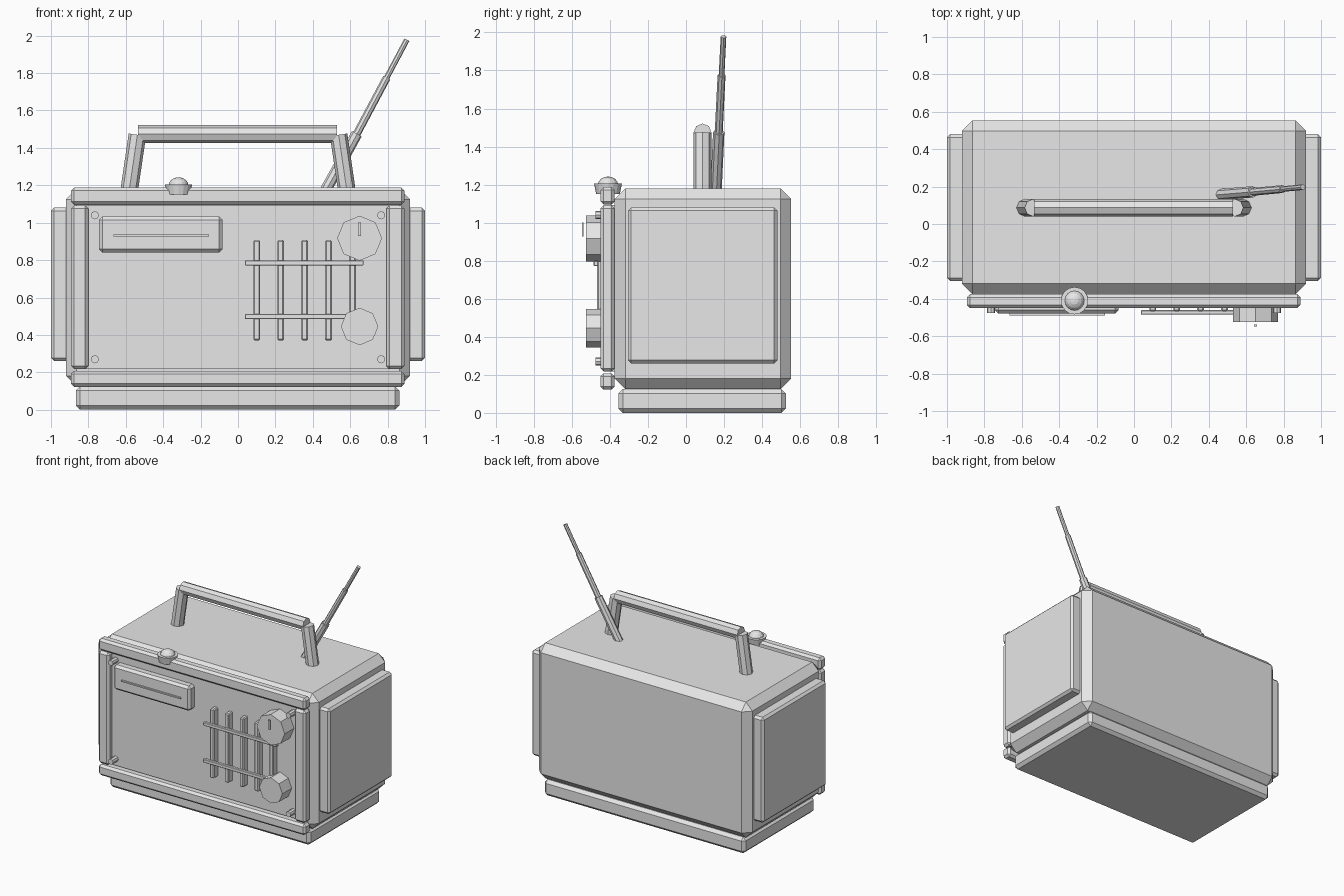
import bpy, bmesh, math
from mathutils import Vector

cube = bpy.data.objects.get("Cube")
if cube:
    bpy.data.objects.remove(cube, do_unlink=True)

GREY = (0.8, 0.8, 0.8, 1)
grey = bpy.data.materials.new("plain grey")
grey.use_nodes = True
grey.diffuse_color = GREY
grey.node_tree.nodes["Principled BSDF"].inputs["Base Color"].default_value = GREY


def finish(name, bm):
    mesh = bpy.data.meshes.new(name)
    bmesh.ops.recalc_face_normals(bm, faces=bm.faces)
    bm.to_mesh(mesh)
    bm.free()
    mesh.materials.append(grey)
    obj = bpy.data.objects.new(name, mesh)
    bpy.context.collection.objects.link(obj)
    return obj


def box(name, x, y, z, bevel=0.0):
    """Box from (low, high) ranges, with chamfered edges."""
    bm = bmesh.new()
    bmesh.ops.create_cube(bm, size=1)
    for v in bm.verts:
        v.co = [sum(r) / 2 + c * (r[1] - r[0]) for r, c in zip((x, y, z), v.co)]
    if bevel:
        bmesh.ops.bevel(bm, geom=bm.edges[:], offset=bevel, segments=1,
                        affect='EDGES', clamp_overlap=True)
    return finish(name, bm)


def rod(name, start, end, r1, r2=None, sides=8):
    """Straight faceted rod between two points."""
    a, b = Vector(start), Vector(end)
    bm = bmesh.new()
    bmesh.ops.create_cone(bm, cap_ends=True, segments=sides, radius1=r1,
                          radius2=r1 if r2 is None else r2, depth=(b - a).length)
    obj = finish(name, bm)
    obj.location = (a + b) / 2
    obj.rotation_euler = (b - a).to_track_quat('Z', 'Y').to_euler()
    return obj


# Case, foot and side panels
box("case", (-0.92, 0.92), (-0.375, 0.553), (0.125, 1.18), 0.056)
box("foot", (-0.867, 0.863), (-0.355, 0.525), (0, 0.125), 0.023)
for side, x in (("right", (-1, -0.9)), ("left", (0.9, 1))):
    box(side + "_side_panel", x, (-0.305, 0.48), (0.26, 1.08), 0.017)

# Front frame and face plate
FRAME = (-0.45, -0.375)
PLATE = -0.41
box("top_rail", (-0.893, 0.89), FRAME, (1.095, 1.188), 0.017)
box("bottom_rail", (-0.893, 0.89), FRAME, (0.122, 0.208), 0.017)
box("right_post", (-0.893, -0.8), FRAME, (0.217, 1.092), 0.017)
box("left_post", (0.793, 0.89), FRAME, (0.217, 1.092), 0.017)
box("face_plate", (-0.82, 0.82), (PLATE, -0.36), (0.217, 1.092))
for x in (-0.765, 0.765):
    for z in (0.27, 1.04):
        rod("screw", (x, PLATE, z), (x, -0.475, z), 0.022)

# Tuning display with slot strip
box("display", (-0.743, -0.083), (-0.478, -0.4), (0.84, 1.033), 0.018)
box("display_strip", (-0.665, -0.155), (-0.49, -0.47), (0.927, 0.937))

# Speaker grille
for i in range(5):
    x = 0.1 + i * 0.128
    box("grille_upright", (x - 0.018, x + 0.018), (-0.467, PLATE), (0.37, 0.907), 0.007)
for z in (0.785, 0.498):
    box("grille_crossbar", (0.037, 0.672), (-0.485, -0.46), (z - 0.014, z + 0.014), 0.004)

# Knobs and pointer
rod("tuning_knob", (0.65, PLATE, 0.917), (0.65, -0.525, 0.917), 0.12)
rod("volume_knob", (0.65, PLATE, 0.445), (0.65, -0.525, 0.445), 0.1)
box("knob_pointer", (0.642, 0.658), (-0.548, -0.538), (0.928, 1.0))

# Top button: tapered collar with a dome
rod("button_collar", (-0.318, -0.41, 1.15), (-0.318, -0.41, 1.205), 0.062, 0.073, 16)
bm = bmesh.new()
bmesh.ops.create_uvsphere(bm, u_segments=16, v_segments=8, radius=0.054)
dome = finish("button_dome", bm)
dome.location = (-0.318, -0.41, 1.197)
dome.scale.z = 0.85

# Carry handle
for side, s in (("right", -1), ("left", 1)):
    rod(side + "_handle_leg", (s * 0.588, 0.087, 1.13), (s * 0.538, 0.087, 1.47), 0.047)
rod("handle_grip", (-0.535, 0.087, 1.474), (0.53, 0.087, 1.474), 0.047)

# Telescopic antenna, thinner towards the tip
joints = [(0.455, 0.157, 1.15), (0.635, 0.172, 1.475),
          (0.795, 0.187, 1.775), (0.903, 0.197, 1.978)]
for i, r in enumerate((0.03, 0.021, 0.015)):
    rod("antenna_section", joints[i], joints[i + 1], r)
